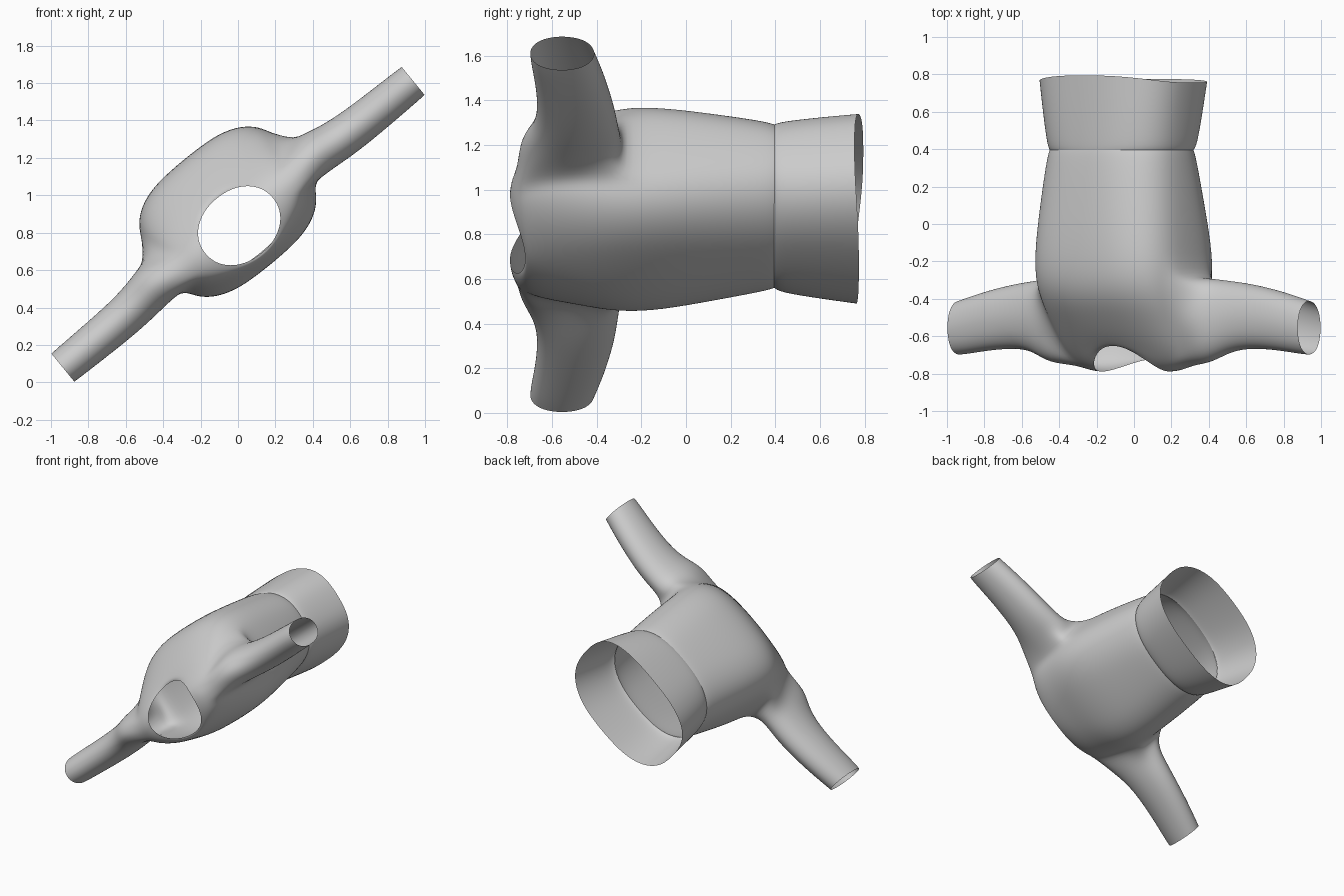
import bpy, bmesh
from math import sin, cos, atan2, pi, radians

if "Cube" in bpy.data.objects:
    bpy.data.objects.remove(bpy.data.objects["Cube"])

N = 32
ANG = radians(39.3)


def place(u, v, y):
    """Garment coordinates (u across, v front/back, y along) to world."""
    return (u * cos(ANG) - v * sin(ANG), y, 0.845 + u * sin(ANG) + v * cos(ANG))


def ring(bm, y, a, b, vc, n, dip):
    """Superellipse loop; dip pulls the front (and half the back) along +y."""
    out = []
    for k in range(N):
        t = 2 * pi * k / N
        c, s = cos(t), sin(t)
        u = a * abs(c) ** (2 / n) * (1 if c > 0 else -1)
        v = vc + b * abs(s) ** (2 / n) * (1 if s > 0 else -1)
        out.append(bm.verts.new(place(u, v, y + dip * s * s * (1 if s > 0 else 0.5))))
    return out


def bridge(bm, r0, r1, skip=()):
    n = len(r0)
    for k in range(n):
        if k not in skip:
            j = (k + 1) % n
            bm.faces.new((r0[k], r0[j], r1[j], r1[k]))


def finish(bm, name):
    bmesh.ops.recalc_face_normals(bm, faces=bm.faces[:])
    me = bpy.data.meshes.new(name)
    bm.to_mesh(me)
    bm.free()
    ob = bpy.data.objects.new(name, me)
    bpy.context.collection.objects.link(ob)
    for p in me.polygons:
        p.use_smooth = True
    sub = ob.modifiers.new("smooth", 'SUBSURF')
    sub.levels = sub.render_levels = 2
    return ob


# Torso rings from waist to neck: y, half width, half depth, centre v, exponent, dip
torso = [
    (0.40, 0.405, 0.30, 0.105, 2.4, 0),
    (0.36, 0.415, 0.31, 0.105, 2.5, 0),
    (0.15, 0.44, 0.335, 0.10, 2.7, 0),
    (-0.12, 0.465, 0.365, 0.09, 3.0, 0),
    (-0.29, 0.475, 0.365, 0.085, 2.9, 0),
    (-0.42, 0.47, 0.34, 0.07, 2.6, 0.02),
    (-0.54, 0.46, 0.30, 0.045, 2.3, 0.05),
    (-0.67, 0.445, 0.255, 0.015, 2.0, 0.09),
    (-0.755, 0.40, 0.22, -0.005, 1.8, 0.12),
    (-0.785, 0.30, 0.205, -0.01, 1.9, 0.135),
    (-0.79, 0.235, 0.19, -0.01, 2.1, 0.14),
]
bm = bmesh.new()
rings = [ring(bm, *p) for p in torso]
holes = {30, 31, 0, 1, 14, 15, 16, 17}
for i in range(len(rings) - 1):
    bridge(bm, rings[i], rings[i + 1], holes if 4 <= i < 8 else ())

# Sleeves grown from the two armholes: u, centre y, half height, centre v, half depth
sleeve = [
    (0.55, -0.517, 0.235, 0.035, 0.128),
    (0.66, -0.495, 0.198, 0.015, 0.118),
    (0.80, -0.49, 0.178, 0.002, 0.112),
    (1.00, -0.515, 0.165, 0.0, 0.107),
    (1.15, -0.545, 0.155, 0.0, 0.103),
    (1.21, -0.555, 0.148, 0.0, 0.10),
]
rim = [(4, k) for k in range(-2, 3)] + [(i, 2) for i in (5, 6, 7)] \
    + [(8, k) for k in range(2, -3, -1)] + [(i, -2) for i in (7, 6, 5)]
for side, k0 in ((1, 0), (-1, 16)):
    prev = [rings[i][(k + k0) % N] for i, k in rim]
    for u, yc, hy, vc, hv in sleeve:
        cur = []
        for i, k in rim:
            t = atan2(k / 2, (i - 6) / 2)
            cur.append(bm.verts.new(place(side * u, vc + side * hv * sin(t), yc - hy * cos(t))))
        bridge(bm, prev, cur)
        prev = cur
finish(bm, "shirt_body_and_sleeves")

# Flared hem band
hem = [
    (0.395, 0.405, 0.302, 0.105, 2.4, 0),
    (0.42, 0.418, 0.312, 0.10, 2.5, 0),
    (0.60, 0.445, 0.325, 0.095, 2.6, 0.01),
    (0.755, 0.47, 0.335, 0.09, 2.6, 0.04),
]
bm = bmesh.new()
rings = [ring(bm, *p) for p in hem]
for r0, r1 in zip(rings, rings[1:]):
    bridge(bm, r0, r1)
finish(bm, "hem_band")
